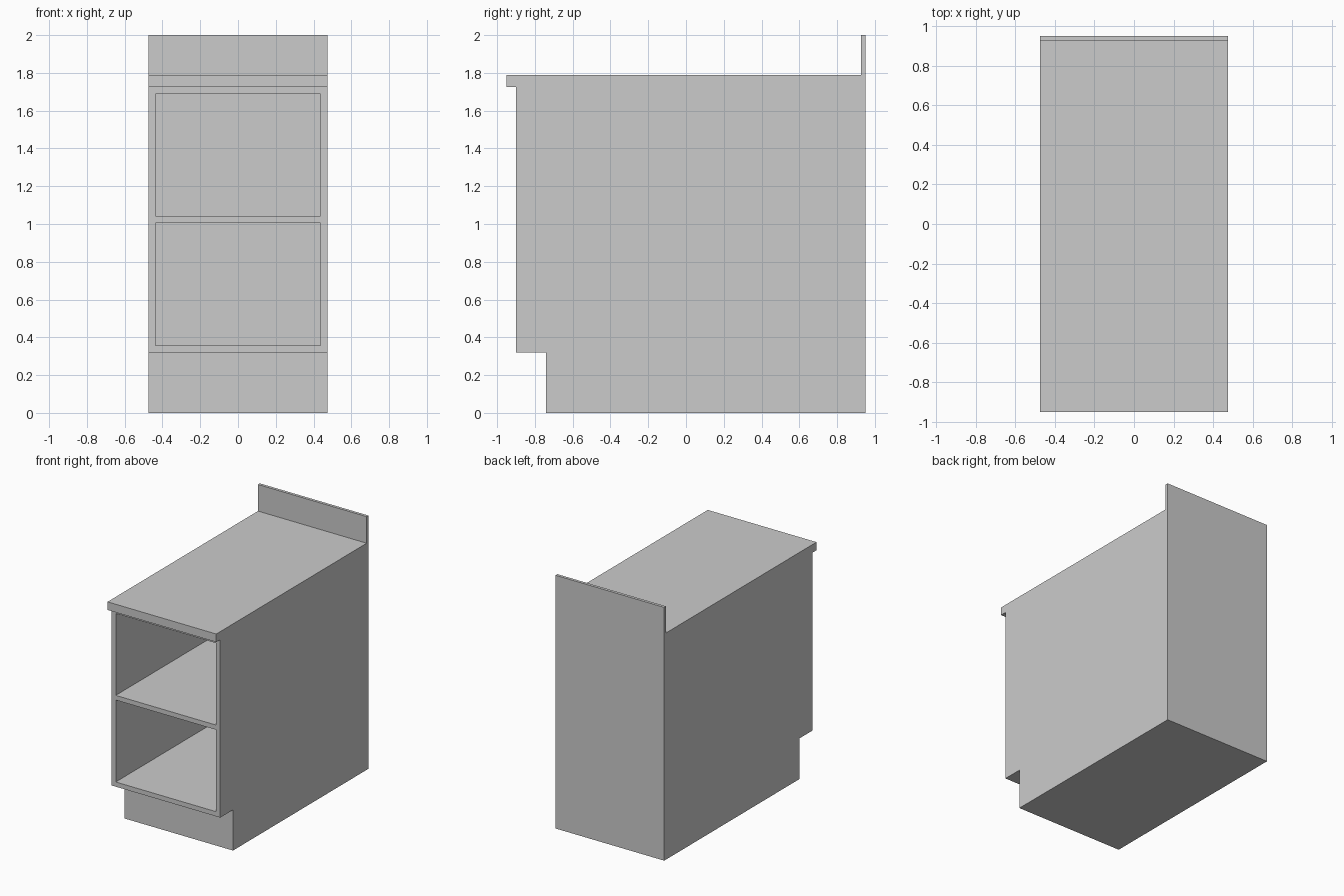
import bpy, bmesh
from mathutils import Vector

if "Cube" in bpy.data.objects:
    bpy.data.objects.remove(bpy.data.objects["Cube"])

HALF_W = 0.475   # half width of the cabinet
BOARD = 0.037    # board thickness
FRONT, BACK = -0.90, 0.95


def add_object(name, bm):
    bmesh.ops.recalc_face_normals(bm, faces=bm.faces)
    mesh = bpy.data.meshes.new(name)
    bm.to_mesh(mesh)
    bm.free()
    obj = bpy.data.objects.new(name, mesh)
    bpy.context.collection.objects.link(obj)
    return obj


def extrude_profile(points, half_w):
    """Extrude a (y, z) side profile across the width."""
    bm = bmesh.new()
    side = bm.faces.new([bm.verts.new((-half_w, y, z)) for y, z in points])
    ext = bmesh.ops.extrude_face_region(bm, geom=[side], use_keep_orig=True)
    verts = [g for g in ext["geom"] if isinstance(g, bmesh.types.BMVert)]
    bmesh.ops.translate(bm, verts=verts, vec=Vector((2 * half_w, 0, 0)))
    bmesh.ops.recalc_face_normals(bm, faces=bm.faces)
    return bm


# Cabinet body: toe kick, overhanging worktop and backsplash in one profile
bm = extrude_profile([
    (BACK, 0), (BACK, 2.0), (0.927, 2.0), (0.927, 1.79),
    (-0.95, 1.79), (-0.95, 1.726), (FRONT, 1.726),
    (FRONT, 0.321), (-0.741, 0.321), (-0.741, 0),
], HALF_W)

# Open compartment: inset the front face and push it to the back board
front = next(f for f in bm.faces
             if all(abs(v.co.y - FRONT) < 1e-4 for v in f.verts))
bmesh.ops.inset_individual(bm, faces=[front], thickness=BOARD,
                           use_even_offset=True)
ext = bmesh.ops.extrude_discrete_faces(bm, faces=[front])
inner = ext["faces"][0]
for v in inner.verts:
    v.co.y = BACK - BOARD
add_object("cabinet_body", bm)

# Middle shelf, flush with the front frame
shelf = extrude_profile([
    (FRONT, 1.005), (FRONT, 1.042),
    (BACK - BOARD, 1.042), (BACK - BOARD, 1.005),
], HALF_W - BOARD)
add_object("middle_shelf", shelf)
